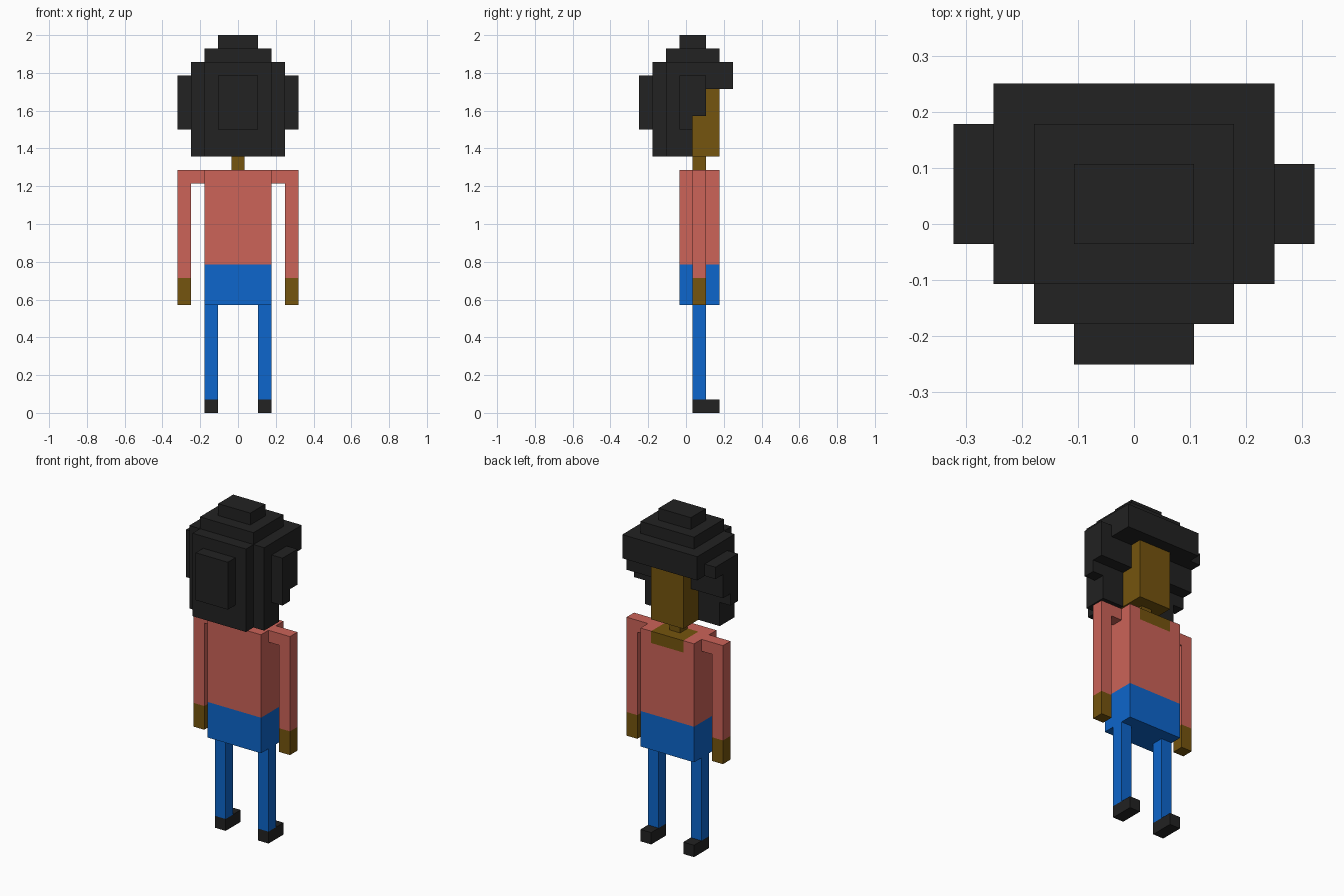
import bpy, bmesh
from mathutils import Vector

if "Cube" in bpy.data.objects:
    bpy.data.objects.remove(bpy.data.objects["Cube"])

U = 1 / 14  # one block; the figure is 28 blocks tall


def material(name, rgb):
    m = bpy.data.materials.new(name)
    m.diffuse_color = (*rgb, 1)
    m.use_nodes = True
    m.node_tree.nodes["Principled BSDF"].inputs["Base Color"].default_value = m.diffuse_color
    return m


black = material("soft black", (0.016, 0.016, 0.016))
skin = material("brown skin", (0.178, 0.089, 0.0044))
coral = material("coral red", (0.604, 0.125, 0.098))
blue = material("denim blue", (0.004, 0.133, 0.604))

cells = {}   # block position -> part name
parts = {}   # part name -> material


def fill(name, mat, x, y, z):
    """Fill an inclusive range of blocks; later parts replace earlier ones."""
    parts[name] = mat
    for i in range(x[0], x[1] + 1):
        for j in range(y[0], y[1] + 1):
            for k in range(z[0], z[1] + 1):
                cells[i, j, k] = name


# Hair: stepped crown, brim, back layers
fill("hair", black, (-1, 1), (0, 1), (27, 27))
fill("hair", black, (-2, 2), (-1, 2), (26, 26))
fill("hair", black, (-3, 3), (-1, 3), (24, 25))
fill("hair", black, (-3, 3), (-1, 1), (22, 23))
fill("hair", black, (-3, 3), (-1, 0), (19, 21))
fill("hair", black, (-2, 2), (-2, -2), (19, 25))
fill("hair", black, (-1, 1), (-3, -3), (21, 24))
# Hair: side puffs
for x in (-4, 4):
    fill("hair", black, (x, x), (0, 1), (22, 24))
    fill("hair", black, (x, x), (0, 0), (21, 21))
fill("hair", black, (-4, -4), (2, 2), (24, 24))

# Head, neck, shirt, open collar, trousers
fill("head", skin, (-1, 1), (0, 2), (19, 23))
fill("neck", skin, (0, 0), (1, 1), (18, 18))
fill("shirt", coral, (-2, 2), (0, 2), (11, 17))
fill("collar", skin, (-1, 1), (1, 2), (17, 17))
fill("trousers", blue, (-2, 2), (0, 2), (8, 10))

# Arms and legs on both sides
for side, s in (("left", -1), ("right", 1)):
    fill(side + "_sleeve", coral, (3 * s, 3 * s), (1, 1), (17, 17))
    fill(side + "_sleeve", coral, (4 * s, 4 * s), (1, 1), (10, 17))
    fill(side + "_hand", skin, (4 * s, 4 * s), (1, 1), (8, 9))
    fill(side + "_leg", blue, (2 * s, 2 * s), (1, 1), (1, 7))
    fill(side + "_shoe", black, (2 * s, 2 * s), (1, 2), (0, 0))

# Outer skin of each part, with flat areas merged
for name, mat in parts.items():
    bm = bmesh.new()
    for cell in [c for c, n in cells.items() if n == name]:
        mid = Vector(cell) + Vector((0, 0, 0.5))
        for axis in range(3):
            for sign in (-1, 1):
                n = Vector((0, 0, 0))
                n[axis] = sign
                if tuple(int(a + b) for a, b in zip(cell, n)) in cells:
                    continue
                a = Vector((0, 0, 0))
                a[(axis + 1) % 3] = 0.5
                b = n.cross(a)
                bm.faces.new([bm.verts.new((mid + n * 0.5 + p) * U)
                              for p in (-a - b, a - b, a + b, b - a)])
    bmesh.ops.remove_doubles(bm, verts=bm.verts, dist=1e-4)
    bmesh.ops.dissolve_limit(bm, angle_limit=0.01, verts=bm.verts, edges=bm.edges)
    mesh = bpy.data.meshes.new(name)
    bm.to_mesh(mesh)
    bm.free()
    mesh.materials.append(mat)
    bpy.context.collection.objects.link(bpy.data.objects.new(name, mesh))
